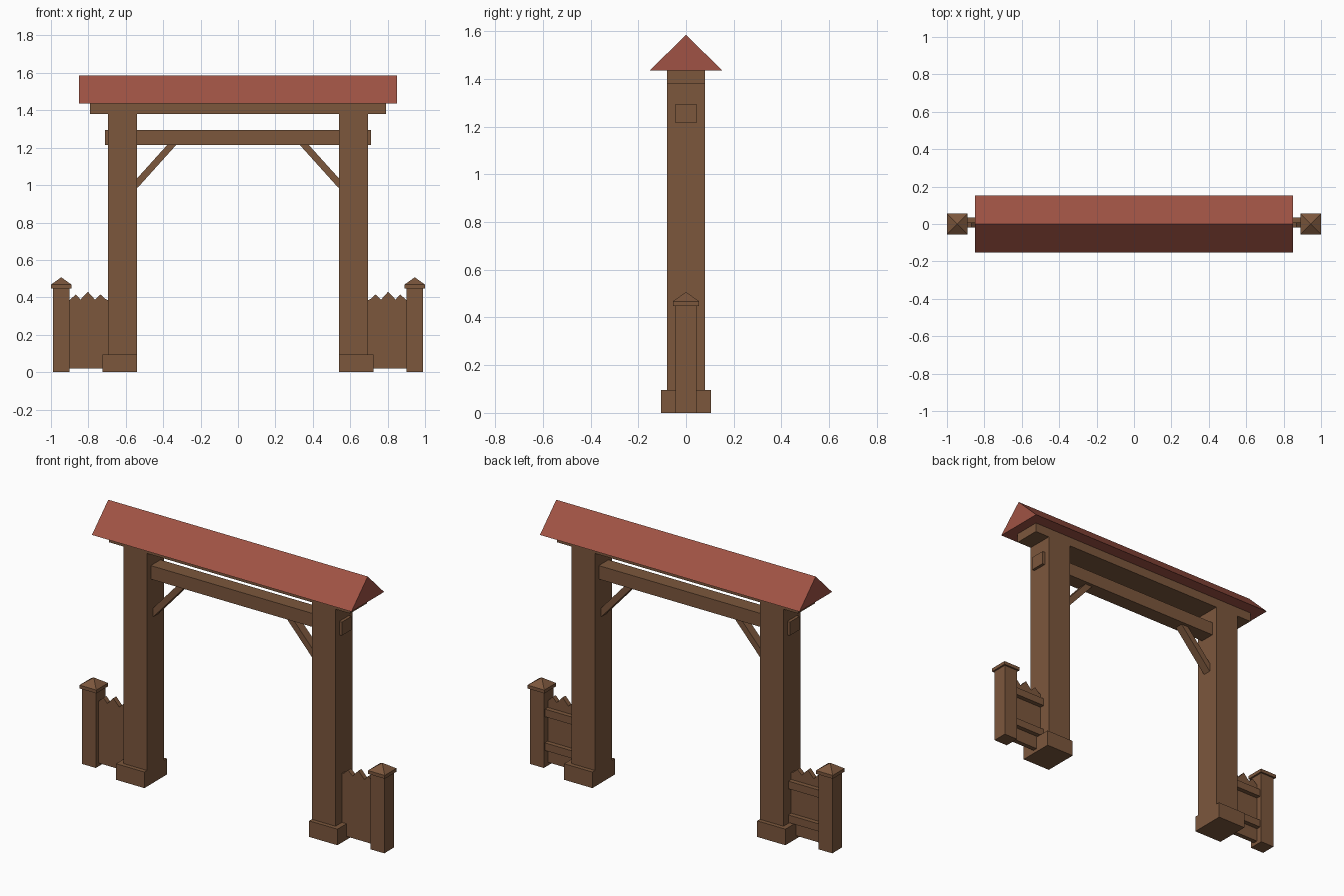
import bpy
import bmesh
from mathutils import Vector

cube = bpy.data.objects.get("Cube")
if cube:
    bpy.data.objects.remove(cube, do_unlink=True)


def material(name, colour):
    m = bpy.data.materials.new(name)
    m.use_nodes = True
    m.diffuse_color = (*colour, 1)
    m.node_tree.nodes["Principled BSDF"].inputs["Base Color"].default_value = (*colour, 1)
    return m


WOOD = material("brown wood", (0.2, 0.095, 0.046))
ROOF = material("red roof", (0.35, 0.086, 0.058))


def finish(name, bm, mat, mirror=False):
    """Turn a bmesh into an object, optionally mirrored across x = 0."""
    bmesh.ops.recalc_face_normals(bm, faces=bm.faces)
    mesh = bpy.data.meshes.new(name)
    bm.to_mesh(mesh)
    bm.free()
    mesh.materials.append(mat)
    obj = bpy.data.objects.new(name, mesh)
    bpy.context.collection.objects.link(obj)
    if mirror:
        mod = obj.modifiers.new("Mirror", 'MIRROR')
        mod.use_mirror_merge = False
    return obj


def prism(name, points, start, end, mat, axis="y", mirror=False):
    """Extrude an (x, z) profile along y, or a (y, z) profile along x."""
    bm = bmesh.new()
    place = (lambda a, b: (a, start, b)) if axis == "y" else (lambda a, b: (start, a, b))
    face = bm.faces.new([bm.verts.new(place(a, b)) for a, b in points])
    grown = bmesh.ops.extrude_face_region(bm, geom=[face])
    step = Vector((0, end - start, 0)) if axis == "y" else Vector((end - start, 0, 0))
    bmesh.ops.translate(bm, vec=step, verts=[v for v in grown["geom"]
                                             if isinstance(v, bmesh.types.BMVert)])
    return finish(name, bm, mat, mirror)


def box(name, x, y, z, mirror=False):
    outline = [(x[0], z[0]), (x[1], z[0]), (x[1], z[1]), (x[0], z[1])]
    return prism(name, outline, y[0], y[1], WOOD, mirror=mirror)


# Main frame
box("pillars", (0.54, 0.695), (-0.08, 0.08), (0, 1.38), True)
box("pillar_bases", (0.54, 0.725), (-0.105, 0.105), (0, 0.095), True)
box("cross_beam", (-0.712, 0.712), (-0.045, 0.045), (1.215, 1.295))
box("top_plate", (-0.79, 0.79), (-0.08, 0.08), (1.38, 1.435))
prism("braces", [(0.33, 1.215), (0.378, 1.215), (0.545, 1.03), (0.56, 1.008), (0.537, 0.985)],
      -0.025, 0.025, WOOD, mirror=True)

# Gabled roof
prism("roof", [(-0.153, 1.435), (0.153, 1.435), (0, 1.585)], -0.85, 0.85, ROOF, axis="x")

# Side fences with a jagged top edge
jagged = [(0.69, 0.385), (0.705, 0.388), (0.735, 0.415), (0.765, 0.388), (0.803, 0.43),
          (0.842, 0.388), (0.868, 0.415), (0.9, 0.385)]
prism("fence_panels", [(0.9, 0.02), (0.69, 0.02)] + jagged, -0.02, 0.008, WOOD, mirror=True)
for label, z in (("lower", 0.1), ("upper", 0.3)):
    box(label + "_fence_rails", (0.69, 0.905), (0.008, 0.035), (z, z + 0.045), True)

# Fence posts with pyramid caps
box("fence_posts", (0.9, 0.99), (-0.045, 0.045), (0, 0.45), True)
box("post_cap_slabs", (0.89, 1.0), (-0.055, 0.055), (0.448, 0.468), True)
bm = bmesh.new()
apex = bm.verts.new((0.945, 0, 0.507))
ring = [bm.verts.new((0.945 + 0.055 * i, 0.055 * j, 0.468))
        for i, j in ((-1, -1), (1, -1), (1, 1), (-1, 1))]
bm.faces.new(ring)
for k in range(4):
    bm.faces.new((ring[k], ring[(k + 1) % 4], apex))
finish("post_cap_tops", bm, WOOD, True)
